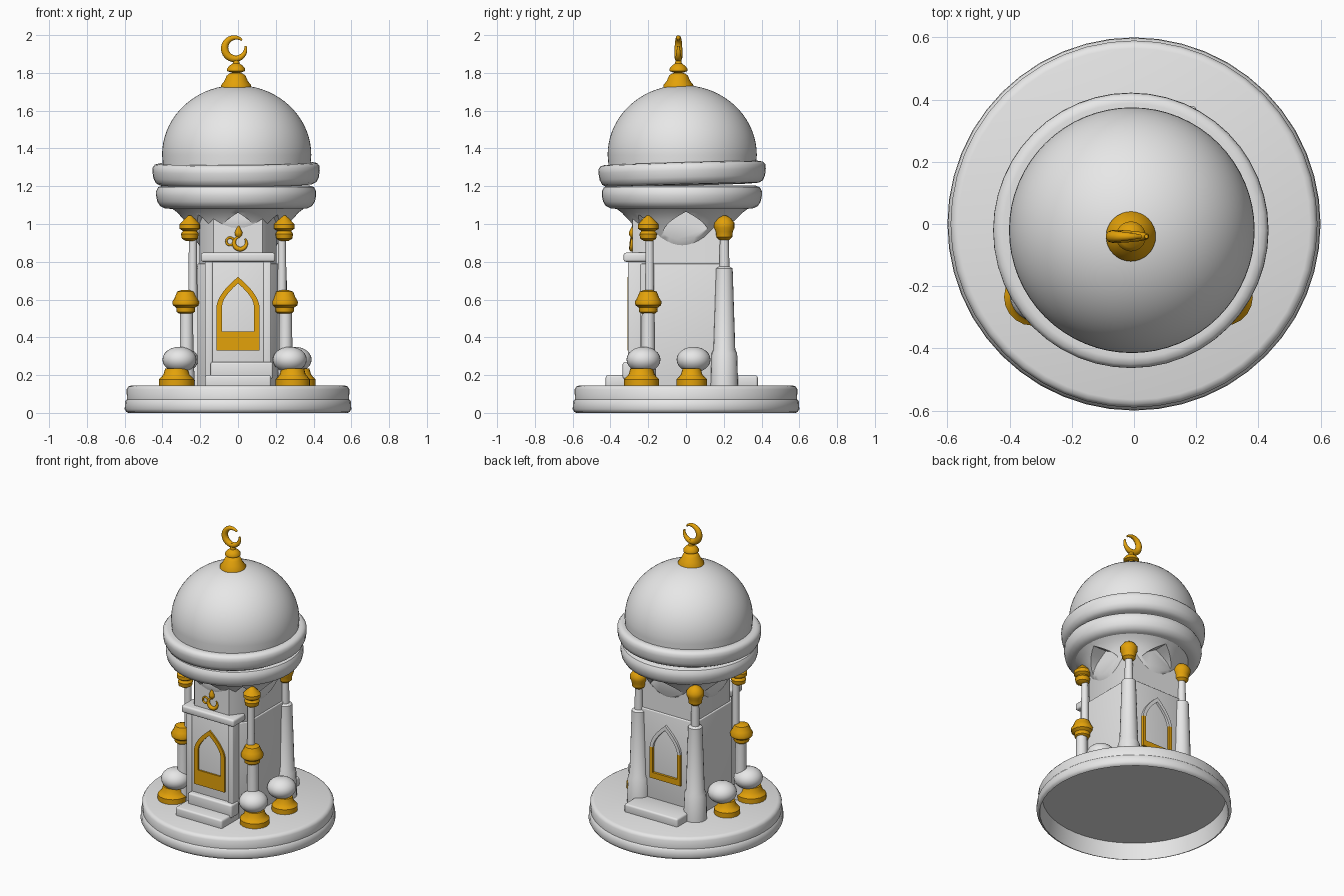
import bpy, bmesh, math

cube = bpy.data.objects.get("Cube")
if cube:
    bpy.data.objects.remove(cube, do_unlink=True)


def material(name, rgb):
    m = bpy.data.materials.new(name)
    m.use_nodes = True
    m.diffuse_color = (*rgb, 1)
    m.node_tree.nodes["Principled BSDF"].inputs["Base Color"].default_value = (*rgb, 1)
    return m


STONE = material("pale_stone", (0.8, 0.8, 0.8))
GOLD = material("gold", (0.77, 0.36, 0.003))
parts = []


def finish(name, bm, mat, loc=(0, 0, 0), rot=(0, 0, 0)):
    bmesh.ops.recalc_face_normals(bm, faces=bm.faces)
    mesh = bpy.data.meshes.new(name)
    bm.to_mesh(mesh)
    bm.free()
    mesh.materials.append(mat)
    ob = bpy.data.objects.new(name, mesh)
    bpy.context.collection.objects.link(ob)
    ob.location, ob.rotation_euler = loc, rot
    parts.append(ob)
    return ob


def lathe(name, profile, mat, loc=(0, 0, 0), rot=(0, 0, 0), steps=32):
    """Turn an (r, z) profile; ends are closed onto the axis."""
    bm = bmesh.new()
    pts = [(0, profile[0][1])] + profile + [(0, profile[-1][1])]
    vs = [bm.verts.new((r, 0, z)) for r, z in pts]
    es = [bm.edges.new(p) for p in zip(vs, vs[1:])]
    bmesh.ops.spin(bm, geom=vs + es, cent=(0, 0, 0), axis=(0, 0, 1),
                   angle=math.tau, steps=steps, use_duplicate=False)
    bmesh.ops.remove_doubles(bm, verts=bm.verts, dist=1e-4)
    return finish(name, bm, mat, loc, rot)


def prism(name, pts, z0, z1, mat, axis="z", bevel=0.0):
    """Extrude a polygon along z, or an (x, z) polygon along y."""
    bm = bmesh.new()
    place = (lambda p, d: (p[0], p[1], d)) if axis == "z" else (lambda p, d: (p[0], d, p[1]))
    a = [bm.verts.new(place(p, z0)) for p in pts]
    b = [bm.verts.new(place(p, z1)) for p in pts]
    bm.faces.new(a)
    bm.faces.new(b)
    for i in range(len(pts)):
        j = (i + 1) % len(pts)
        bm.faces.new((a[i], a[j], b[j], b[i]))
    if bevel:
        bmesh.ops.bevel(bm, geom=bm.edges[:], offset=bevel, segments=3, affect="EDGES", profile=0.5)
    return finish(name, bm, mat)


def box(name, x, y0, y1, z0, z1, bevel=0.012, cx=0):
    return prism(name, [(cx - x, y0), (cx + x, y0), (cx + x, y1), (cx - x, y1)], z0, z1, STONE, bevel=bevel)


def arch(w, z0, spring, top, n=6):
    """Pointed arch outline in (x, z)."""
    side = []
    for i in range(n + 1):
        t = i / n
        side.append((w * (1 - t * t) * (1 - 0.15 * t), spring + (top - spring) * t))
    return [(-w, z0), (w, z0)] + side + [(-x, z) for x, z in reversed(side[:-1])]


def frame(name, outer, inner, y0, y1, mat):
    """Window surround between two matching outlines."""
    bm = bmesh.new()
    loops = [[bm.verts.new((x, y, z)) for x, z in pts]
             for pts, y in ((outer, y1), (outer, y0), (inner, y0), (inner, y1))]
    n = len(outer)
    for a, b in zip(loops, loops[1:] + loops[:1]):
        for i in range(n):
            j = (i + 1) % n
            bm.faces.new((a[i], a[j], b[j], b[i]))
    return finish(name, bm, mat)


def bake(ob):
    """Evaluated mesh of an object."""
    return bpy.data.meshes.new_from_object(ob.evaluated_get(bpy.context.evaluated_depsgraph_get()))


def tube(name, centre, r, a0, a1, thick, taper):
    """Gold arc-shaped tube in the xz plane, optionally tapering to the tips."""
    cu = bpy.data.curves.new(name, "CURVE")
    cu.dimensions = "3D"
    cu.bevel_depth, cu.bevel_resolution, cu.use_fill_caps = thick, 3, True
    sp = cu.splines.new("POLY")
    n = 28
    sp.points.add(n)
    for i, p in enumerate(sp.points):
        a = math.radians(a0 + (a1 - a0) * i / n)
        p.co = (centre[0] + r * math.cos(a), centre[1], centre[2] + r * math.sin(a), 1)
        p.radius = 0.3 + 0.7 * math.sin(math.pi * i / n) if taper else 1
    cu.materials.append(GOLD)
    src = bpy.data.objects.new(name + "_path", cu)
    bpy.context.collection.objects.link(src)
    bpy.context.view_layer.update()
    mesh = bake(src)
    bpy.data.objects.remove(src, do_unlink=True)
    ob = bpy.data.objects.new(name, mesh)
    bpy.context.collection.objects.link(ob)
    parts.append(ob)


# Round plinth, hollow underneath
lathe("plinth", [(0.565, 0.11), (0.58, 0), (0.592, 0.005), (0.6, 0.02), (0.598, 0.06), (0.588, 0.072),
                 (0.59, 0.125), (0.58, 0.14), (0.565, 0.145)], STONE, steps=48)


# Tower walls: two layers with a narrower front face
def wall_outline(g):
    half = [(0.13 + g, -0.283 - g), (0.205 + g, -0.18), (0.205 + g, 0.2 + g)]
    return half + [(-x, y) for x, y in reversed(half)]


prism("upper_wall", wall_outline(0), 0.7, 1.12, STONE)
prism("lower_wall", wall_outline(0.01), 0.14, 0.79, STONE, bevel=0.006)

# Flared crown under the rings, with shallow arched niches
flare = lathe("flared_crown", [(0.2, 0.88), (0.235, 0.93), (0.258, 0.97), (0.288, 1.02), (0.32, 1.06), (0.36, 1.09),
                               (0.36, 1.12)], STONE, (0, -0.02, 0), steps=48)
niches = [(0, 0.1, 0.285, 1.06), (90, 0.12, 0.225, 1.065), (-90, 0.12, 0.225, 1.065), (180, 0.12, 0.21, 1.065),
          (40, 0.055, 0.262, 1.05), (-40, 0.055, 0.262, 1.05)]
cutters = []
for ang, w, near, top in niches:
    c = prism("niche_cutter", arch(w, 0.8, 0.96, top), -0.6, -near, STONE, "y")
    c.rotation_euler.z = math.radians(ang)
    c.hide_render = True
    parts.remove(c)
    mod = flare.modifiers.new("niche", "BOOLEAN")
    mod.operation, mod.object, mod.solver = "DIFFERENCE", c, "EXACT"
    cutters.append(c)
bpy.context.view_layer.update()
carved = bake(flare)
flare.modifiers.clear()
flare.data = carved
for c in cutters:
    bpy.data.objects.remove(c, do_unlink=True)

# Two rounded rings and the dome
lathe("lower_ring", [(0.34, 1.08), (0.375, 1.082), (0.402, 1.095), (0.417, 1.118), (0.424, 1.15), (0.423, 1.175),
                     (0.412, 1.195), (0.385, 1.205)], STONE, (-0.01, -0.022, 0), steps=48)
lathe("upper_ring", [(0.36, -0.06), (0.405, -0.057), (0.426, -0.045), (0.438, -0.02), (0.443, 0.015), (0.442, 0.038),
                     (0.43, 0.053), (0.41, 0.058), (0.38, 0.055)], STONE, (-0.01, -0.02, 1.265),
      (math.radians(1.6), math.radians(-0.5), 0), steps=48)
lathe("dome", [(0.385, 1.25)] + [(0.395 * math.cos(a), 1.365 + 0.37 * math.sin(a))
      for a in (math.pi / 2 * i / 18 for i in range(18))] + [(0.01, 1.735)], STONE, (-0.007, -0.02, 0), steps=64)

# Gold finial with crescent
lathe("finial", [(0.08, 1.71), (0.08, 1.735), (0.062, 1.757), (0.05, 1.785), (0.035, 1.797), (0.02, 1.8),
                 (0.03, 1.803), (0.048, 1.81), (0.048, 1.822), (0.035, 1.838), (0.018, 1.85), (0.012, 1.89)],
      GOLD, (-0.01, -0.04, 0))
tube("crescent", (-0.015, -0.04, 1.931), 0.056, 50, 372, 0.021, True)

# Front porch with pilasters, cornice and steps
box("porch", 0.165, -0.298, -0.2, 0.14, 0.82, bevel=0.006)
for s in (-1, 1):
    box("pilaster", 0.02, -0.307, -0.2, 0.14, 0.8, bevel=0.006, cx=s * 0.155)
box("cornice", 0.197, -0.33, -0.2, 0.8, 0.848)
box("front_lower_step", 0.175, -0.425, -0.25, 0.13, 0.2)
box("front_upper_step", 0.165, -0.335, -0.25, 0.18, 0.27, cx=0.02)
box("back_step", 0.2, 0.2, 0.38, 0.13, 0.198)

# Windows
frame("front_window_frame", arch(0.115, 0.33, 0.56, 0.72), arch(0.085, 0.43, 0.565, 0.685), -0.309, -0.29, GOLD)
back = frame("back_window_frame", arch(0.115, 0.34, 0.55, 0.72), arch(0.092, 0.38, 0.55, 0.688), 0.226, 0.2, STONE)
back.data.materials.append(GOLD)
for p in back.data.polygons:
    p.material_index = int(p.center.z < 0.53)

# Small emblem above the cornice
tube("emblem_crescent", (0.012, -0.288, 0.9), 0.033, 100, 400, 0.013, True)
tube("emblem_ring", (-0.042, -0.288, 0.908), 0.02, 0, 360, 0.006, False)
lathe("emblem_leaf", [(0.004, 0.925), (0.018, 0.94), (0.021, 0.955), (0.004, 0.99)], GOLD, (0.003, -0.282, 0), steps=12)

# Corner columns and ball ornaments on the left and right
for s, side in ((1, "left"), (-1, "right")):
    lathe(side + "_front_lower_shaft", [(0.045, 0.14), (0.036, 0.3), (0.034, 0.55)], STONE,
          (s * 0.262 - 0.01, -0.2, 0), steps=20)
    lathe(side + "_front_upper_shaft", [(0.024, 0.6), (0.021, 0.93)], STONE, (s * 0.236 - 0.003, -0.193, 0), steps=20)
    lathe(side + "_front_capital", [(0.022, 0.91), (0.042, 0.922), (0.047, 0.948), (0.036, 0.963), (0.054, 0.975),
                                    (0.054, 0.998), (0.03, 1.025), (0.008, 1.045)],
          GOLD, (s * 0.25 - 0.005, -0.2, 0), steps=16)
    lathe(side + "_front_collar", [(0.035, 0.525), (0.048, 0.535), (0.05, 0.557), (0.068, 0.57), (0.071, 0.588),
                                   (0.058, 0.61), (0.045, 0.642), (0.022, 0.65)],
          GOLD, (s * 0.262 - 0.015, -0.2, 0), steps=16)
    at = (s * 0.212, 0.203, 0)
    lathe(side + "_back_shaft", [(0.073, 0.14), (0.068, 0.315), (0.058, 0.335), (0.044, 0.765), (0.027, 0.775),
                                 (0.023, 0.95)], STONE, at, steps=20)
    lathe(side + "_back_capital", [(0.025, 0.915), (0.042, 0.93), (0.045, 0.96), (0.054, 0.98), (0.054, 1.005),
                                   (0.035, 1.03), (0.01, 1.045)], GOLD, at, steps=16)
    for place, ball_x, base_x, y, r in (("front", s * 0.292 - 0.018, s * 0.308 - 0.018, -0.235, 0.092),
                                        ("middle", s * 0.3, s * 0.33, 0.03, 0.08)):
        lathe(f"{side}_{place}_ball_base", [(r, 0.14), (r, 0.178), (r - 0.012, 0.19), (r - 0.024, 0.205),
                                            (r - 0.032, 0.235)], GOLD, (base_x, y, 0), steps=20)
        lathe(f"{side}_{place}_ball", [(0.09 * math.cos(a), 0.282 + 0.068 * math.sin(a))
              for a in (math.pi * (i / 12 - 0.5) for i in range(1, 12))], STONE, (ball_x, y + 0.01, 0), steps=28)

# Smooth shading with crisp edges
bpy.ops.object.select_all(action="DESELECT")
for ob in parts:
    ob.select_set(True)
bpy.context.view_layer.objects.active = parts[0]
bpy.ops.object.shade_smooth_by_angle(angle=math.radians(40))
